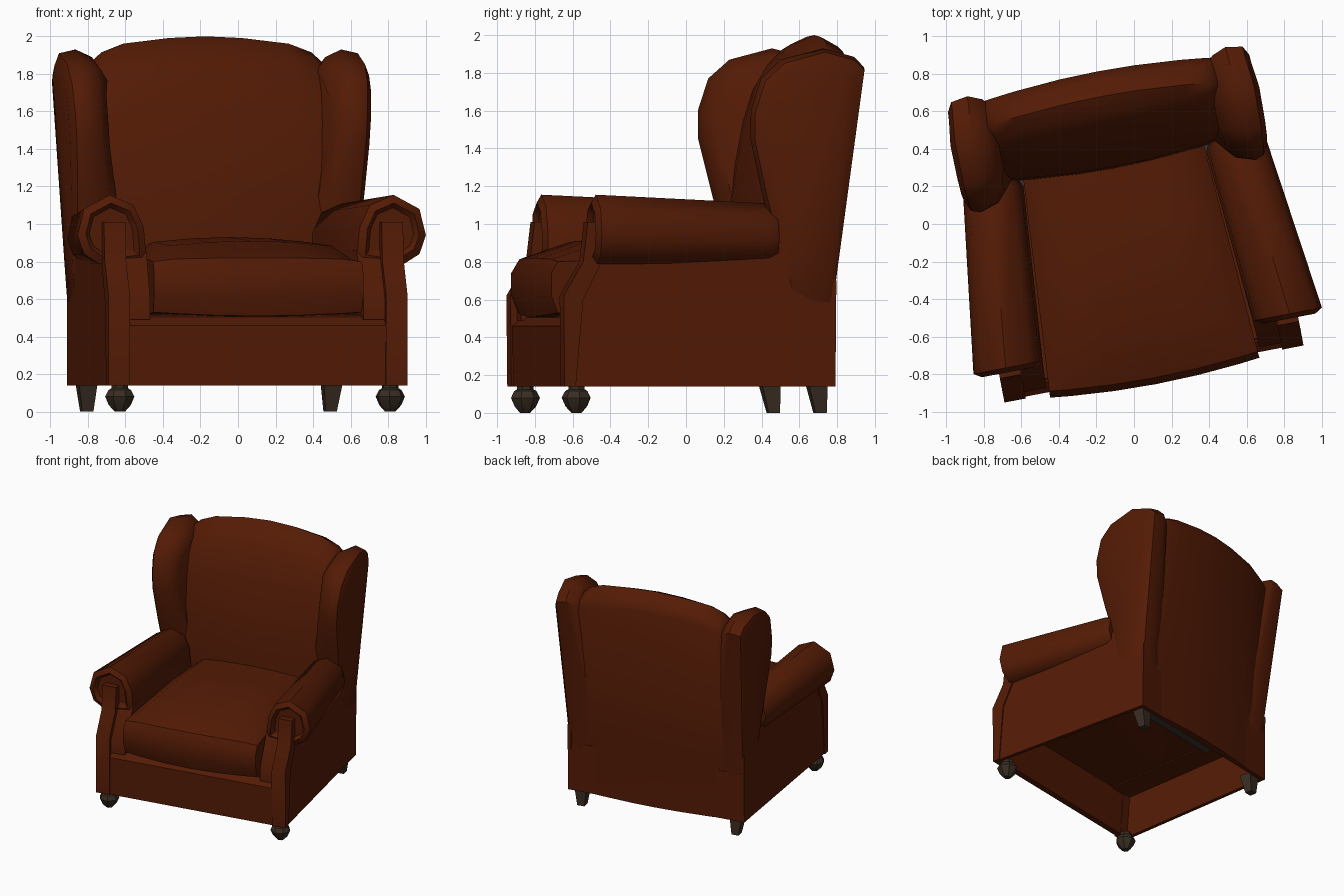
import bpy, bmesh, math
from mathutils import Matrix

if "Cube" in bpy.data.objects:
    bpy.data.objects.remove(bpy.data.objects["Cube"])

TURN = math.radians(10.8)                       # whole chair is turned in plan
PLACE = Matrix.Rotation(TURN, 4, 'Z') @ Matrix.Translation((-0.045, 0, 0))


def material(name, rgb):
    m = bpy.data.materials.new(name)
    m.diffuse_color = (*rgb, 1)
    m.use_nodes = True
    m.node_tree.nodes["Principled BSDF"].inputs["Base Color"].default_value = m.diffuse_color
    return m


LEATHER = material("brown leather", (0.088, 0.0108, 0.0015))
WOOD = material("dark wood", (0.040, 0.026, 0.016))
LINING = material("grey lining", (0.042, 0.034, 0.028))


def loft(name, rings, mat=LEATHER, mirror=False, angle=35):
    """Skin a list of equal-length rings, cap both ends, optionally mirror."""
    bm = bmesh.new()
    vs = [[bm.verts.new(p) for p in r] for r in rings]
    n = len(rings[0])
    for a, b in zip(vs, vs[1:]):
        for i in range(n):
            j = (i + 1) % n
            bm.faces.new((a[i], a[j], b[j], b[i]))
    bm.faces.new(vs[0][::-1])
    bm.faces.new(vs[-1])
    bmesh.ops.recalc_face_normals(bm, faces=bm.faces)
    me = bpy.data.meshes.new(name)
    bm.to_mesh(me)
    bm.free()
    me.materials.append(mat)
    ob = bpy.data.objects.new(name, me)
    bpy.context.collection.objects.link(ob)
    ob.matrix_world = PLACE
    bpy.ops.object.select_all(action='DESELECT')
    ob.select_set(True)
    bpy.context.view_layer.objects.active = ob
    bpy.ops.object.shade_smooth_by_angle(angle=math.radians(angle))
    if mirror:
        ob.modifiers.new("mirror", 'MIRROR')
    return ob


def slab(name, profile, x0, x1, **kw):
    """Side profile of (y, z) points between two x limits, given as functions of y."""
    return loft(name, [[(f(y), y, z) for y, z in profile] for f in (x0, x1)], **kw)


def outer(y):
    return 0.778 - 0.034 * y


# Side panels, open underneath
slab("side_panel", [(-0.77, 0.14), (0.67, 0.14), (0.675, 0.7), (0.42, 0.95), (0.3, 0.84),
                    (-0.61, 0.84), (-0.77, 0.6)],
     lambda y: outer(y) - 0.03, outer, mirror=True)

# Inner arm blocks beside the cushion
slab("inner_arm", [(-0.77, 0.49), (-0.77, 0.6), (-0.62, 0.86), (0.45, 0.86), (0.45, 0.49)],
     lambda y: 0.58 - 0.055 * (y + 0.8), lambda y: outer(y) - 0.02, mirror=True)

# Front posts, leaning back above the seat
slab("front_post", [(-0.8, 0.14), (-0.805, 0.62), (-0.7, 0.8), (-0.675, 1.01), (-0.6, 1.01),
                    (-0.6, 0.8), (-0.7, 0.6), (-0.74, 0.14)],
     lambda y: 0.695, lambda y: 0.811, mirror=True)

# Rolled arms, tapering to the back, with a recessed scroll face
SCROLL = [(0.945, 0.94), (0.91, 1.08), (0.77, 1.155), (0.64, 1.10), (0.585, 0.98),
          (0.57, 0.8), (0.72, 0.78), (0.83, 0.79), (0.91, 0.84)]


def scroll(y, inset, taper):
    t = (0.87 if taper else 1)
    ring = []
    for x, z in SCROLL:
        x, z = 0.76 + (x - 0.76) * inset, 0.96 + (z - 0.96) * inset
        ring.append((x * t, y, z - (0.045 * (z - 0.8) / 0.35 if taper else 0)))
    return ring


loft("arm_roll", [scroll(-0.62, 0.65, False), scroll(-0.65, 0.78, False),
                  scroll(-0.625, 1, False), scroll(0.31, 1, True), scroll(0.36, 0.85, True)],
     mirror=True, angle=50)

# Front rail and rear rail
slab("front_rail", [(-0.79, 0.14), (-0.795, 0.46), (-0.72, 0.52), (-0.74, 0.14)],
     lambda y: -0.72, lambda y: 0.72)
slab("rear_rail", [(0.64, 0.14), (0.64, 0.55), (0.67, 0.55), (0.67, 0.14)],
     lambda y: -0.74, lambda y: 0.74)

# Deck under the cushion, with bare lining at the rear
slab("seat_deck", [(-0.74, 0.50), (0.3, 0.50), (0.3, 0.515), (-0.74, 0.515)],
     lambda y: -0.74, lambda y: 0.74)
slab("rear_lining", [(0.2, 0.48), (0.65, 0.48), (0.65, 0.49), (0.2, 0.49)],
     lambda y: -0.6, lambda y: 0.6, mat=LINING)

# Seat cushion: crowned top, bowed front
CUSHION = [(-0.79, 0.53), (-0.825, 0.62), (-0.825, 0.74), (-0.79, 0.81), (-0.58, 0.87),
           (0.0, 0.89), (0.4, 0.87), (0.45, 0.7), (0.4, 0.53), (-0.2, 0.5)]


def cushion_ring(f):
    ring, bow = [], 1 - f * f
    for y, z in CUSHION:
        w = 0.566 - 0.067 * (y + 0.8)
        z += bow * (0.04 if z > 0.85 else 0.01 if z > 0.8 else -0.02 if z < 0.54 else 0)
        if abs(f) == 1:
            z -= 0.06 if z > 0.85 else 0.01 if z > 0.8 else 0
        ring.append((f * w, y - (0.035 * bow if y < -0.7 else 0), z))
    return ring


loft("seat_cushion", [cushion_ring(f) for f in (-1, -0.8, -0.4, 0, 0.4, 0.8, 1)], angle=40)

# Backrest: arched top, bowed front and rear
BACK = [(0.36, 0.5), (0.36, 0.85), (0.37, 1.15), (0.39, 1.35), (0.43, 1.6), (0.48, 1.78),
        (0.535, 1.88), (0.61, 1.96), (0.70, 2.0), (0.79, 1.95), (0.835, 1.87), (0.68, 0.6),
        (0.68, 0.14), (0.65, 0.14), (0.65, 0.5)]


def back_ring(x):
    a = abs(x) / 0.64
    drop = 0.06 * a ** 1.6 + 0.09 * a ** 8
    ring = []
    for y, z in BACK:
        if y > 0.66:
            y += -0.045 * a * a + (0.02 if z < 0.7 else 0)
        elif y < 0.5:
            y -= 0.05 * (1 - a * a) * min(1, (1.85 - z) / 0.7)
        ring.append((x, y, z - drop * max(0, z - 1.0)))
    return ring


loft("backrest", [back_ring(x) for x in (-0.64, -0.57, -0.45, -0.2, 0.0, 0.2, 0.45, 0.57, 0.64)],
     angle=50)

# Wings: flat outer panel with a rounded rim, leaning and flaring outwards
WING = [(0.67, 0.5), (0.685, 0.7), (0.835, 1.83), (0.78, 1.885), (0.61, 1.93), (0.38, 1.87),
        (0.27, 1.77), (0.215, 1.6), (0.215, 1.45), (0.285, 1.15), (0.37, 0.85), (0.42, 0.5)]


def wing_ring(x, s):
    ring = []
    for y, z in WING:
        lean = 0.06 * (1.83 - z) / 1.1 * (1 if x > 0.7 else 1.4)
        flare = 0.25 * max(0, 0.4 - y) if x < 0.78 else 0
        tuck = 0.015 if y > 0.7 and x > 0.7 else 0
        ring.append((x - lean + flare - tuck, 0.53 + (y - 0.53) * s,
                     1.25 + (z - 1.25) * (1 - (1 - s) * 0.6)))
    return ring


loft("wing", [wing_ring(0.575, 0.72), wing_ring(0.625, 0.9), wing_ring(0.715, 1),
              wing_ring(0.805, 0.95), wing_ring(0.832, 0.79)], mirror=True, angle=40)


# Feet
def circle(cx, cy, z, r, n, turn=0):
    return [(cx + r * math.cos(turn + 2 * math.pi * i / n),
             cy + r * math.sin(turn + 2 * math.pi * i / n), z) for i in range(n)]


loft("front_foot", [circle(0.733, -0.72, z, r, 7) for z, r in
                    ((0.0, 0.028), (0.035, 0.06), (0.08, 0.08), (0.115, 0.062), (0.125, 0.045),
                     (0.15, 0.045))], WOOD, mirror=True, angle=30)
loft("back_foot", [circle(0.66, 0.605, 0, 0.043, 4, math.pi / 4),
                   circle(0.665, 0.585, 0.16, 0.073, 4, math.pi / 4)], WOOD, mirror=True)
